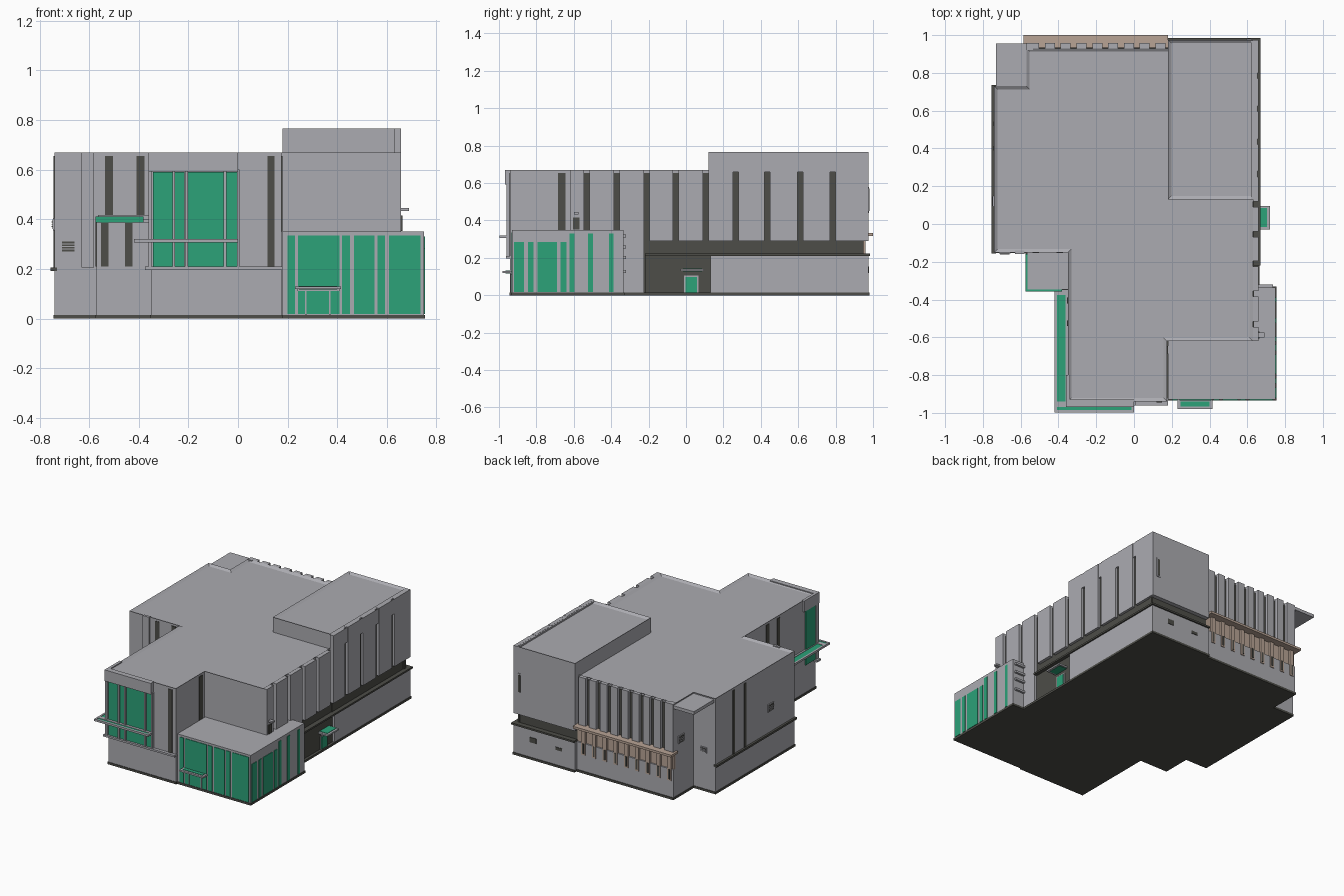
import bpy, bmesh
from mathutils import Vector

cube = bpy.data.objects.get("Cube")
if cube:
    bpy.data.objects.remove(cube, do_unlink=True)


def material(name, rgb):
    m = bpy.data.materials.new(name)
    m.use_nodes = True
    m.diffuse_color = (*rgb, 1)
    m.node_tree.nodes["Principled BSDF"].inputs["Base Color"].default_value = (*rgb, 1)
    return m


GREY = material("wall grey", (0.41, 0.41, 0.44))
DARK = material("dark grey", (0.075, 0.075, 0.065))
GREEN = material("green glass", (0.025, 0.36, 0.19))
BROWN = material("tan brown", (0.48, 0.37, 0.30))


def finish(name, bm, mat):
    bmesh.ops.recalc_face_normals(bm, faces=bm.faces)
    me = bpy.data.meshes.new(name)
    bm.to_mesh(me)
    bm.free()
    me.materials.append(mat)
    ob = bpy.data.objects.new(name, me)
    bpy.context.collection.objects.link(ob)
    return ob


def boxes(name, mat, items):
    """One object from boxes given as (x0, x1, y0, y1, z0, z1)."""
    bm = bmesh.new()
    for x0, x1, y0, y1, z0, z1 in items:
        vs = bmesh.ops.create_cube(bm, size=1)["verts"]
        for v in vs:
            v.co = Vector((x0 + (v.co.x + .5) * (x1 - x0),
                           y0 + (v.co.y + .5) * (y1 - y0),
                           z0 + (v.co.z + .5) * (z1 - z0)))
    return finish(name, bm, mat)


def prism(name, mat, outline, z0, z1, rim=0.0):
    """Extruded outline, with an optional raised parapet round the top."""
    bm = bmesh.new()
    base = bm.faces.new([bm.verts.new((x, y, z0)) for x, y in outline])
    ext = bmesh.ops.extrude_face_region(bm, geom=[base])["geom"]
    bmesh.ops.translate(bm, vec=(0, 0, z1 - z0),
                        verts=[g for g in ext if isinstance(g, bmesh.types.BMVert)])
    bmesh.ops.recalc_face_normals(bm, faces=bm.faces)
    if rim:
        top = [f for f in bm.faces if f.normal.z > .9]
        bmesh.ops.inset_region(bm, faces=top, thickness=rim, use_even_offset=True)
        bmesh.ops.translate(bm, vec=(0, 0, -.012), verts=top[0].verts)
    return finish(name, bm, mat)


# Main building, tall rear block, entrance lobby
main = [(-.35, -.94), (.175, -.94), (.175, -.62), (.63, -.62), (.63, .93),
        (-.57, .93), (-.57, .73), (-.74, .73), (-.74, -.15), (-.35, -.15)]
prism("main_block", GREY, main, .002, .67, .018)
prism("tall_block", GREY, [(.18, .13), (.655, .13), (.655, .975), (.18, .975)],
      .66, .765, .018)
boxes("lobby", GREY, [(.18, .75, -.93, -.335, .002, .35)])

# Dark plinth following the footprint
prism("plinth", DARK, [(-.354, -.944), (.18, -.944), (.18, -.934), (.754, -.934),
                       (.754, -.33), (.664, -.33), (.664, .98), (.18, .98), (.18, .96),
                       (-.574, .96), (-.574, .734), (-.744, .734), (-.744, -.154),
                       (-.574, -.154), (-.574, -.354), (-.354, -.354)], 0, .015)

# Right wall: dark backing with raised panels between the grooves
boxes("right_backing", DARK, [(.63, .636, -.6, .95, .01, .655),
                              (.63, .64, .13, .95, .2, .75)])
grooves = [-.53, -.37, -.21, -.055, .105, .265, .435, .61, .785]
edges = [-.635] + grooves + [.99]
panels = []
for i, (a, b) in enumerate(zip(edges, edges[1:])):
    low = .345 if i == 0 else (.01 if i < 3 else .29)
    panels.append((.63, .658, a + .015, b - .015, low, .67 if b < .2 else .765))
boxes("right_panels", GREY, panels)
boxes("right_tall_caps", GREY, [(.62, .645, .13, .97, .74, .764)])
boxes("right_base", GREY, [(.62, .66, .13, .975, .012, .21)])
boxes("right_belt", DARK, [(.63, .67, -.22, .985, .21, .222),
                           (.18, .67, .95, .985, .21, .222)])

# Rear of the tall block
boxes("rear_tall_wall", GREY, [(.18, .655, .92, .975, .29, .70),
                               (.18, .655, .92, .975, .012, .21)])
boxes("rear_dark_band", DARK, [(.18, .645, .92, .945, .2, .3)])
boxes("rear_slot_frame", GREY, [(.595, .625, .97, .979, .44, .58)])
boxes("rear_slot", DARK, [(.602, .618, .97, .982, .45, .57)])
boxes("rear_vents", DARK, [(.48, .53, .97, .979, .12, .155), (.28, .33, .97, .979, .12, .14)])

# Rear wall: panels over a tan band
boxes("rear_backing", DARK, [(-.56, .18, .925, .935, .31, .655)])
pitch = .0835
rear_x = [-.555 + i * pitch for i in range(9)]
boxes("rear_panels", GREY, [(x, x + .053, .93, .957, .33, .67) for x in rear_x]
      + [(-.57, -.535, .92, .957, .33, .67)])
boxes("rear_base", GREY, [(-.57, .18, .92, .955, .012, .21)])
boxes("rear_tan_band", BROWN, [(-.57, .18, .925, .945, .2, .325),
                               (-.585, .18, .925, 1.0, .318, .334)])
boxes("rear_tan_posts", BROWN, [(x, x + .03, .94, .96, .13, .32) for x in rear_x])
boxes("rear_small_windows", DARK, [(x + .009, x + .021, .95, .963, .14, .21) for x in rear_x])

# Roof slab over the rear corner recess
boxes("corner_roof_slab", GREY, [(-.73, -.56, .72, .955, .64, .662)])

# Left wall: belt and grooves
boxes("left_belt", DARK, [(-.755, -.73, -.155, .735, .192, .206)])
boxes("left_grooves", DARK, [(-.744, -.735, y - .012, y + .012, .206, .655)
                             for y in (.53, .40)])


def vent(name, c, axis, w=.05, h=.04):
    # louvred vent: grey frame, dark opening, grey slats
    x, y, z = c

    def part(hw, z0, z1, t):
        if axis == "x":
            return (x - t, x + t, y - hw, y + hw, z0, z1)
        return (x - hw, x + hw, y - t, y + t, z0, z1)
    boxes(name + "_frame", GREY, [part(w / 2 + .006, z - h / 2 - .006, z + h / 2 + .006, .006)])
    boxes(name + "_opening", DARK, [part(w / 2, z - h / 2, z + h / 2, .008)])
    boxes(name + "_slats", GREY, [part(w / 2, z + k * h / 4 - .002, z + k * h / 4 + .002, .011)
                                  for k in (-1, 0, 1)])


vent("front_vent", (-.685, -.15, .29), "y")
vent("left_vent", (-.74, .12, .38), "x")
vent("recess_vent", (-.57, .87, .40), "x")
vent("recess_side_vent", (-.65, .73, .29), "y", .04, .025)

# Low bay in the front left corner, with a green glass eave
boxes("bay", GREY, [(-.57, -.34, -.35, -.14, .002, .39), (-.565, -.34, -.348, -.14, .40, .418)])
boxes("bay_eave", GREEN, [(-.575, -.38, -.358, -.16, .387, .412)])
boxes("bay_slots", DARK, [(x, x + .03, -.354, -.345, .21, .388) for x in (-.552, -.455)]
      + [(-.574, -.565, y, y + .03, .21, .388) for y in (-.31, -.22)])
boxes("upper_front_slots", DARK, [(x, x + .033, -.154, -.145, .418, .655)
                                  for x in (-.537, -.41)])
boxes("front_left_pier", GREY, [(-.63, -.58, -.158, -.14, .206, .67)])

# Front wing window with its head, sill and glass canopy
boxes("wing_window", GREEN, [(a, b, -.949, -.935, .21, .59) for a, b in
                             ((-.342, -.265), (-.253, -.215), (-.202, -.058), (-.046, -.005))]
      + [(-.357, -.345, -.93, -.82, .21, .59)])
boxes("wing_head", GREY, [(-.36, 0, -.968, -.93, .592, .67), (-.36, -.34, -.968, -.80, .592, .67)])
boxes("wing_frame", GREY, [(x, x + .012, -.96, -.93, .2, .6) for x in (-.36, -.265, -.214, -.058, -.005)])
boxes("wing_sill", GREY, [(-.375, .18, -.962, -.92, .196, .209)])
boxes("canopy_frame", GREY, [(-.42, .0, -.998, -.985, .306, .32), (-.42, -.407, -.998, -.35, .306, .32),
                             (-.42, .0, -.968, -.94, .306, .32), (-.363, -.345, -.96, -.35, .306, .32),
                             (-.013, .0, -.998, -.94, .306, .32), (-.42, -.345, -.375, -.35, .306, .32)])
boxes("canopy_glass", GREEN, [(-.41, -.005, -.99, -.96, .309, .317), (-.41, -.36, -.99, -.36, .309, .317)])
boxes("wing_slots", DARK, [(.118, .147, -.944, -.935, .21, .655), (.17, .179, -.685, -.645, .35, .655)]
      + [(-.354, -.345, y, y + .03, .33, .655) for y in (-.42, -.54)])

# Lobby glazing on the front and right
boxes("lobby_front_glass", GREEN, [(a, b, -.934, -.925, .018, .335) for a, b in
                                   ((.2, .23), (.242, .41), (.42, .452), (.468, .55),
                                    (.562, .592), (.608, .735))])
boxes("lobby_side_glass", GREEN, [(.745, .754, a, b, .018, z) for a, b, z in
                                  ((-.92, -.865, .285), (-.845, -.815, .285), (-.795, -.69, .285),
                                   (-.672, -.638, .285), (-.622, -.595, .33),
                                   (-.525, -.498, .33), (-.412, -.388, .33))])
boxes("lobby_door_frame", GREY, [(x, x + .006, -.938, -.925, .015, .115) for x in (.27, .367)]
      + [(.24, .41, -.938, -.925, .11, .118)])


def door_canopy(name, x0, x1, y0, y1, z):
    # grey rimmed shelf with a glass centre
    boxes(name, GREY, [(x0, x1, y0, y1, z, z + .011)])
    boxes(name + "_glass", GREEN, [(x0 + .015, x1 - .015, y0 + .015, y1 - .01, z - .002, z + .014)])


door_canopy("lobby_canopy", .23, .415, -.98, -.93, .118)
door_canopy("side_canopy", .63, .72, -.03, .095, .13)

# Side door in the dark recess
boxes("side_recess", DARK, [(.63, .645, -.22, .13, .01, .21)])
boxes("side_door_frame", GREY, [(.64, .65, -.012, .068, .012, .105)])
boxes("side_door", GREEN, [(.64, .654, -.004, .06, .015, .098)])

# Ribs behind the lobby, wall lamp and its slot
boxes("lobby_ribs", GREY, [(.66, .735, -.345, -.32, z, z + .015) for z in (.12, .195, .25, .31)])
boxes("wall_lamp", GREY, [(.65, .69, -.60, -.575, .433, .445)])
boxes("wall_lamp_slot", DARK, [(.65, .664, -.605, -.57, .352, .415)])
